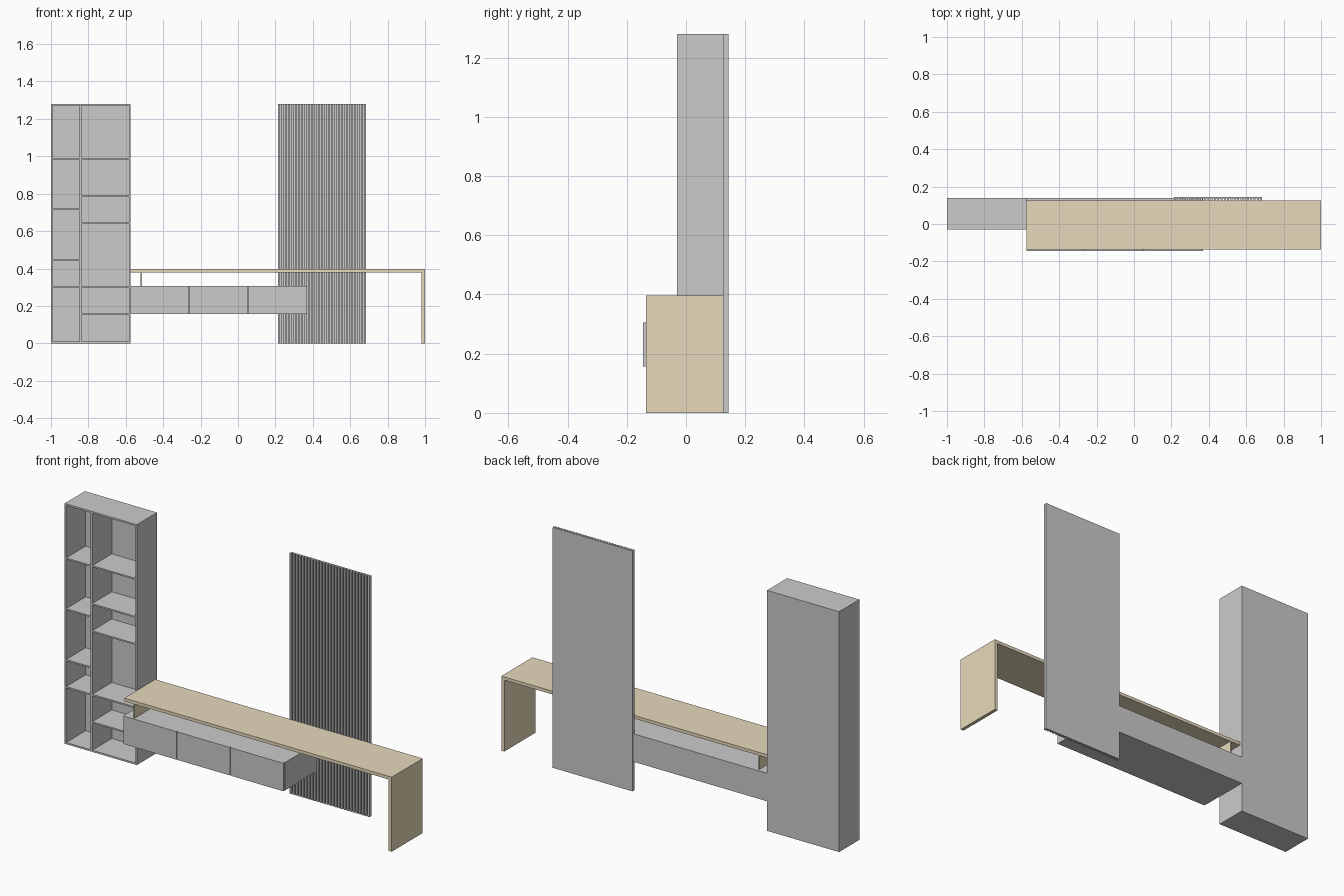
import bpy, bmesh
from mathutils import Matrix, Vector

if "Cube" in bpy.data.objects:
    bpy.data.objects.remove(bpy.data.objects["Cube"])

wood = bpy.data.materials.new("light_wood")
wood.diffuse_color = (0.80, 0.70, 0.50, 1)
wood.use_nodes = True
wood.node_tree.nodes["Principled BSDF"].inputs["Base Color"].default_value = wood.diffuse_color


def boxes(name, ranges, mat=None):
    """One object made of boxes given as (x0, x1, y0, y1, z0, z1)."""
    bm = bmesh.new()
    for x0, x1, y0, y1, z0, z1 in ranges:
        centre = Vector(((x0 + x1) / 2, (y0 + y1) / 2, (z0 + z1) / 2))
        m = Matrix.Translation(centre) @ Matrix.Diagonal((x1 - x0, y1 - y0, z1 - z0, 1))
        bmesh.ops.create_cube(bm, size=1, matrix=m)
    mesh = bpy.data.meshes.new(name)
    bm.to_mesh(mesh)
    bm.free()
    ob = bpy.data.objects.new(name, mesh)
    bpy.context.collection.objects.link(ob)
    if mat:
        mesh.materials.append(mat)
    return ob


# Bookcase carcass: sides, top, bottom, back and divider
L, R, F, B, H, T = -1.0, -0.575, -0.03, 0.14, 1.28, 0.009
DIV = -0.842
boxes("bookcase_frame", [
    (L, L + T, F, B, 0, H), (R - T, R, F, B, 0, H),
    (L + T, R - T, F, B, 0, T), (L + T, R - T, F, B, H - T, H)])
boxes("bookcase_back", [(L + T, R - T, B - 0.006, B, T, H - T)])
boxes("bookcase_divider", [(DIV - T / 2, DIV + T / 2, F, B - 0.006, T, H - T)])

# Shelves in the narrow and wide columns
columns = {
    "narrow": (L + T, DIV - T / 2, (0.303, 0.447, 0.718, 0.988)),
    "wide": (DIV + T / 2, R - T, (0.157, 0.303, 0.641, 0.786, 0.988)),
}
for name, (x0, x1, heights) in columns.items():
    for i, z in enumerate(heights):
        boxes(f"shelf_{name}_{i + 1}", [(x0, x1, F, B - 0.006, z - 0.004, z + 0.004)])

# Low cabinet and three drawer fronts
C0, C1, Z0, Z1 = -0.575, 0.37, 0.157, 0.306
boxes("cabinet_body", [(C0, C1, -0.135, 0.136, Z0, Z1)])
w = (C1 - C0) / 3
for i in range(3):
    x = C0 + i * w
    boxes(f"drawer_front_{i + 1}", [(x + 0.0015, x + w - 0.0015, -0.145, -0.135, Z0, Z1)])
boxes("cabinet_back", [(C0, 0.215, 0.136, B, Z0, Z1)])

# Wooden desk: top, end leg and thin support on the cabinet
boxes("desk_top", [(-0.575, 1.0, -0.135, 0.126, 0.38, 0.397)], wood)
boxes("desk_leg", [(0.982, 1.0, -0.135, 0.126, 0, 0.38)], wood)
boxes("desk_support", [(-0.52, -0.514, -0.135, 0.126, Z1, 0.38)], wood)

# Slatted wall panel: backing board and vertical slats
S0, S1, N = 0.215, 0.685, 27
boxes("slat_backing", [(S0, S1, 0.137, 0.144, 0, H)])
slat = 0.010
pitch = (S1 - S0 - slat) / (N - 1)
boxes("wall_slats", [(S0 + i * pitch, S0 + i * pitch + slat, 0.126, 0.137, 0, H) for i in range(N)])
